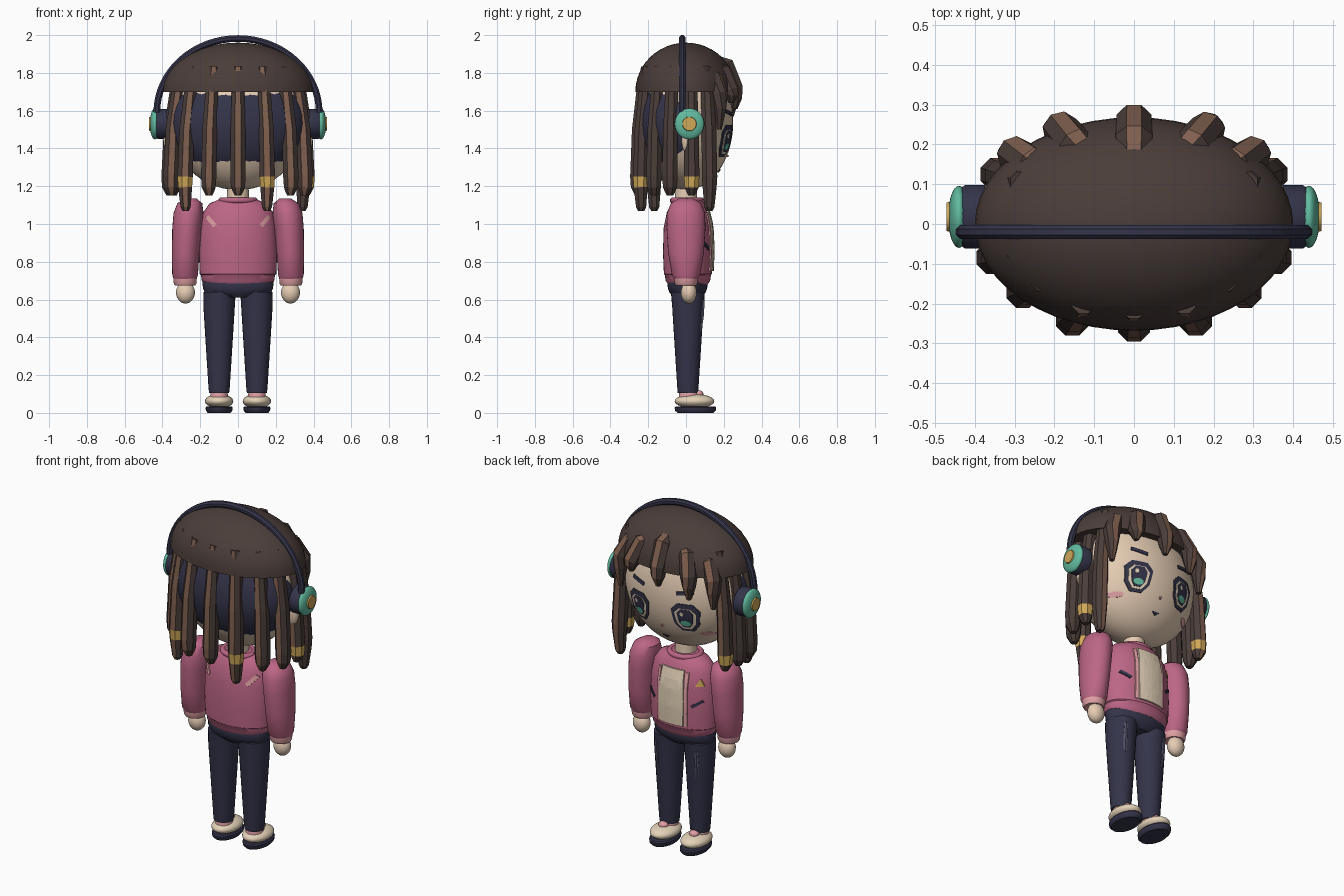
import bpy, bmesh, math
from mathutils import Vector

if "Cube" in bpy.data.objects:
    bpy.data.objects.remove(bpy.data.objects["Cube"])

def material(name, hexa):
    lin = [((c / 255 + 0.055) / 1.055) ** 2.4 for c in bytes.fromhex(hexa)]
    m = bpy.data.materials.new(name)
    m.diffuse_color = (*lin, 1)
    m.use_nodes = True
    m.node_tree.nodes["Principled BSDF"].inputs["Base Color"].default_value = m.diffuse_color
    return m

HAIR = material("dark_brown", "4A3D39")
STREAK = material("light_brown", "80604F")
NAVY = material("navy", "34344A")
GOLD = material("gold", "CFA858")
PINK = material("rose", "BC6685")
BLUSH = material("pale_pink", "E0A0A4")
SKIN = material("skin", "E6CDB4")
CREAM = material("cream", "E4D2B8")
TEAL = material("teal", "62BBA0")
SLATE = material("slate", "55546C")

def finish(name, bm, mats, smooth=40, recalc=True):
    if recalc:
        bmesh.ops.recalc_face_normals(bm, faces=bm.faces)
    me = bpy.data.meshes.new(name)
    bm.to_mesh(me)
    bm.free()
    for m in mats:
        me.materials.append(m)
    ob = bpy.data.objects.new(name, me)
    bpy.context.collection.objects.link(ob)
    if smooth:
        bpy.ops.object.select_all(action='DESELECT')
        ob.select_set(True)
        bpy.context.view_layer.objects.active = ob
        bpy.ops.object.shade_smooth_by_angle(angle=math.radians(smooth))
    return ob

def skin_rings(bm, rings):
    """Bridge equal rings, cap both ends; returns {(ring, side): face}."""
    vs = [[bm.verts.new(p) for p in r] for r in rings]
    n, faces = len(vs[0]), {}
    for i in range(len(vs) - 1):
        for j in range(n):
            k = (j + 1) % n
            faces[i, j] = bm.faces.new((vs[i][j], vs[i][k], vs[i + 1][k], vs[i + 1][j]))
    bm.faces.new(vs[0])
    bm.faces.new(vs[-1])
    return faces

def loft(name, secs, mat, n=28, smooth=40):
    """Stacked elliptical sections (x, y, z, rx, ry)."""
    bm = bmesh.new()
    skin_rings(bm, [[(x + rx * math.cos(2 * math.pi * j / n), y + ry * math.sin(2 * math.pi * j / n), z)
                     for j in range(n)] for x, y, z, rx, ry in secs])
    return finish(name, bm, [mat], smooth)

def tube(name, pts, radii, out, mats, n=8, smooth=0, streak=False, band=None):
    """Sweep along points; side 0 faces 'out' and may be streaked, one segment may be a band."""
    pts, out, rings = [Vector(p) for p in pts], Vector(out), []
    for i, p in enumerate(pts):
        t = (pts[min(i + 1, len(pts) - 1)] - pts[max(i - 1, 0)]).normalized()
        u = (out - t * out.dot(t)).normalized()
        v = t.cross(u)
        rings.append([p + radii[i] * (u * math.cos(a) + v * math.sin(a))
                      for a in [2 * math.pi * (j - 0.5) / n for j in range(n)]])
    bm = bmesh.new()
    for (i, j), f in skin_rings(bm, rings).items():
        if streak and j == 0:
            f.material_index = 1
        if i == band:
            f.material_index = 2
    return finish(name, bm, mats, smooth)

def ball(name, c, r, mat, seg=32, rings=20):
    bm = bmesh.new()
    bmesh.ops.create_uvsphere(bm, u_segments=seg, v_segments=rings, radius=1)
    for v in bm.verts:
        v.co = Vector(c) + Vector((v.co.x * r[0], v.co.y * r[1], v.co.z * r[2]))
    return finish(name, bm, [mat], 60)

def decal(name, poly, surf, lift, mat, side=1):
    """Thin plate: polygon in x,z laid onto surf(x, z)."""
    cx = sum(p[0] for p in poly) / len(poly)
    cz = sum(p[1] for p in poly) / len(poly)
    edge = [(a[0] + (b[0] - a[0]) * k / 4, a[1] + (b[1] - a[1]) * k / 4)
            for a, b in zip(poly, poly[1:] + poly[:1]) for k in range(4)]
    bm = bmesh.new()
    rings = []
    for s, h in ((1, 0), (1, lift), (0.66, lift), (0.33, lift), (0.02, lift)):
        ring = []
        for x, z in edge:
            px, pz = cx + (x - cx) * s, cz + (z - cz) * s
            ring.append((px, surf(px, pz, side) + side * h, pz))
        rings.append(ring)
    skin_rings(bm, rings)
    return finish(name, bm, [mat], 0)

def oval(cx, cz, rx, rz, n=12):
    return [(cx + rx * math.cos(2 * math.pi * i / n), cz + rz * math.sin(2 * math.pi * i / n)) for i in range(n)]

def strip(x1, z1, x2, z2, w):
    d = Vector((x2 - x1, z2 - z1)).normalized() * w / 2
    return [(x1 - d.y, z1 + d.x), (x2 - d.y, z2 + d.x), (x2 + d.y, z2 - d.x), (x1 + d.y, z1 - d.x)]

# head, neck and ears
HZ, HR = 1.54, (0.36, 0.25, 0.36)
def face(x, z, side):
    return side * HR[1] * math.sqrt(max(0, 1 - (x / HR[0]) ** 2 - ((z - HZ) / HR[2]) ** 2))
ball("head", (0, 0, HZ), HR, SKIN, 40, 28)
loft("neck", [(0, 0, 1.08, .06, .06), (0, 0, 1.24, .055, .055)], SKIN)

# hair cap and back hair
loft("hair_cap", [(0, 0, 1.70 + 0.26 * math.sin(a), 0.4 * math.cos(a), 0.268 * math.cos(a))
                  for a in [i * math.pi / 2 / 12.1 for i in range(13)]], HAIR, 48)
ball("back_hair", (0, -0.03, 1.53), (0.37, 0.232, 0.30), NAVY)

# hanging locks: x, y, long, band
locks = [(0, -.255, 0, 0), (-.155, -.24, 0, 0), (.155, -.24, 1, 1), (-.28, -.17, 1, 1), (.28, -.17, 0, 0),
         (-.355, -.085, 0, 0), (.355, -.085, 0, 0), (-.365, .03, 0, 0), (.365, .03, 0, 1),
         (-.345, .125, 0, 1), (.345, .125, 1, 0)]
for x, y, long, band in locks:
    end = 1.07 if long else 1.15
    prof = [(1.83, .82, .031), (1.70, .90, .036), (1.50, .97, .042), (1.25, 1, .044),
            (1.195, 1, .040), (end + .02, .99, .029), (end, .99, .018)]
    tube("hanging_lock", [(x * s, y * s, z) for z, s, r in prof], [r for z, s, r in prof],
         (0, 1 if y > .1 else -1, 0), [HAIR, STREAK, GOLD], streak=True, band=3 if band else None)

# fringe locks: start and end in plan, tip height
for x0, y0, x1, y1, tip in [(0, .16, 0, .258, 1.61), (.11, .155, .185, .238, 1.64), (-.11, .155, -.185, .238, 1.57),
                            (.21, .12, .30, .175, 1.50), (-.21, .12, -.30, .175, 1.52)]:
    drop = abs(x0) * 0.35
    pts = [(x0 + (x1 - x0) * k, y0 + (y1 - y0) * k, z) for k, z in
           ((0, 1.85 - drop), (.5, 1.84 - drop), (1, 1.72 - drop * .5), (1.04, (1.72 + tip) / 2), (1.02, tip))]
    tube("fringe_lock", pts, [.045, .05, .047, .038, .014], (0, .6, .8), [HAIR, STREAK], streak=True)

# headphones
arc = [math.pi * i / 32 for i in range(33)]
tube("headband", [(.43 * math.cos(a), -.02, 1.59 + .392 * math.sin(a)) for a in arc], [.019] * 33,
     (0, -1, 0), [NAVY], 8)
for s in (-1, 1):
    tube("ear_cushion", [(s * .375, .018, 1.53), (s * .425, .018, 1.53), (s * .44, .018, 1.53)], [.08, .08, .07],
         (0, 0, 1), [NAVY], 28, 40)
    ball("ear_cup", (s * .44, .018, 1.53), (.027, .078, .082), TEAL)
    tube("cup_button", [(s * .45, .018, 1.53), (s * .471, .018, 1.53)], [.042, .036], (0, 0, 1), [GOLD], 20, 40)
    ball("ear", (s * .36, .0, 1.46), (.035, .025, .085), SKIN, 16, 12)

    # eyes, brows and cheeks
    e = s * .15
    def eye(w, h, z):
        return [(e + a * w, z + b * h) for a, b in
                ((-1, .55), (-.55, 1), (.55, 1), (1, .55), (.85, -.45), (.4, -1), (-.4, -1), (-.85, -.45))]
    decal("eye_outline", eye(.078, .085, 1.44), face, .004, NAVY)
    decal("eye_white", eye(.058, .064, 1.434), face, .006, CREAM)
    decal("eye_iris", eye(.043, .056, 1.438), face, .008, NAVY)
    decal("eye_glow", oval(e, 1.408, .028, .018), face, .0095, TEAL)
    decal("eye_glint", oval(e + .016, 1.465, .011, .013, 8), face, .0095, CREAM)
    decal("brow", strip(e - .045, 1.59 - s * .008, e + .045, 1.59 + s * .008, .02), face, .006, NAVY)
    decal("cheek", oval(s * .235, 1.335, .034, .014), face, .004, BLUSH)
decal("nose", oval(0, 1.36, .008, .007, 6), face, .009, BLUSH)
decal("mouth", [(-.022, 1.288), (.022, 1.288), (0, 1.273)], face, .006, NAVY)

# jacket body
body = [(.68, .175, .105), (.70, .192, .118), (.73, .196, .122), (.735, .203, .127), (.85, .207, .132),
        (.98, .200, .128), (1.06, .185, .112), (1.11, .150, .088), (1.135, .085, .07)]
loft("jacket", [(0, .01, z, rx, ry) for z, rx, ry in body], PINK, 40)
def chest(x, z, side):
    for (z0, a0, b0), (z1, a1, b1) in zip(body, body[1:]):
        if z <= z1:
            k = max(0, (z - z0) / (z1 - z0))
            rx, ry = a0 + (a1 - a0) * k, b0 + (b1 - b0) * k
            break
    return .01 + side * ry * math.sqrt(max(0, 1 - (x / rx) ** 2))
tube("collar", [(.088 * math.cos(a), .005 + .075 * math.sin(a), 1.125) for a in [2 * math.pi * i / 32 for i in range(33)]],
     [.016] * 33, (0, 0, 1), [PINK], 8, 60)
decal("shirt_panel", [(-.075, .75), (.075, .75), (.08, .9), (.07, 1.07), (-.07, 1.07), (-.08, .9)], chest, .0095, CREAM)
decal("chest_triangle", [(-.175, .99), (-.135, .99), (-.155, 1.03)], chest, .007, GOLD)
for s in (-1, 1):
    decal("shirt_trim", strip(s * .088, .75, s * .088, 1.06, .018), chest, .006, BLUSH)
    decal("front_slash", strip(s * .12, .87, s * .17, .905, .016), chest, .007, NAVY)
    decal("back_slash", strip(s * .165, 1.04, s * .122, .99, .022), chest, .007, BLUSH, -1)

    # sleeves, cuffs and hands
    loft("sleeve", [(s * x, 0, z, rx, ry) for x, z, rx, ry in
                    ((.28, .70, .058, .055), (.28, .73, .068, .075), (.277, .85, .073, .095), (.27, .98, .078, .103),
                     (.262, 1.06, .079, .10), (.255, 1.11, .066, .08), (.25, 1.135, .03, .04))], PINK)
    loft("cuff", [(s * .28, 0, z, r, r) for z, r in ((.675, .054), (.685, .06), (.715, .062), (.722, .056))], BLUSH)
    ball("hand", (s * .278, .015, .637), (.05, .042, .058), SKIN, 20, 14)

    # trouser legs and front seams
    loft("trouser_leg", [(s * x, .01, z, rx, ry) for x, z, rx, ry in
                         ((.1, .105, .053, .054), (.1, .13, .056, .056), (.1, .35, .07, .07), (.1, .56, .083, .083),
                          (.097, .64, .085, .09))], NAVY)
    tube("trouser_seam", [(s * .125, .073, .43), (s * .13, .084, .52), (s * .13, .09, .60)], [.01, .013, .01],
         (0, 1, 0), [SLATE], 6)

    # shoes
    loft("sole", [(s * .1, .05, z, a, b) for z, a, b in
                  ((0, .06, .095), (.012, .07, .108), (.028, .072, .11), (.035, .066, .104))], NAVY)
    ball("shoe", (s * .1, .045, .062), (.075, .105, .038), CREAM, 28, 16)
    loft("sock", [(s * .1, .015, .07, .05, .055), (s * .1, .015, .112, .044, .05)], BLUSH)
    ball("shoe_tongue", (s * .1, .065, .1), (.028, .028, .02), BLUSH, 16, 10)

# hips
loft("hips", [(0, .008, z, rx, ry) for z, rx, ry in
              ((.61, .09, .07), (.635, .175, .095), (.66, .186, .104), (.70, .188, .108), (.715, .178, .1))], NAVY, 32)
